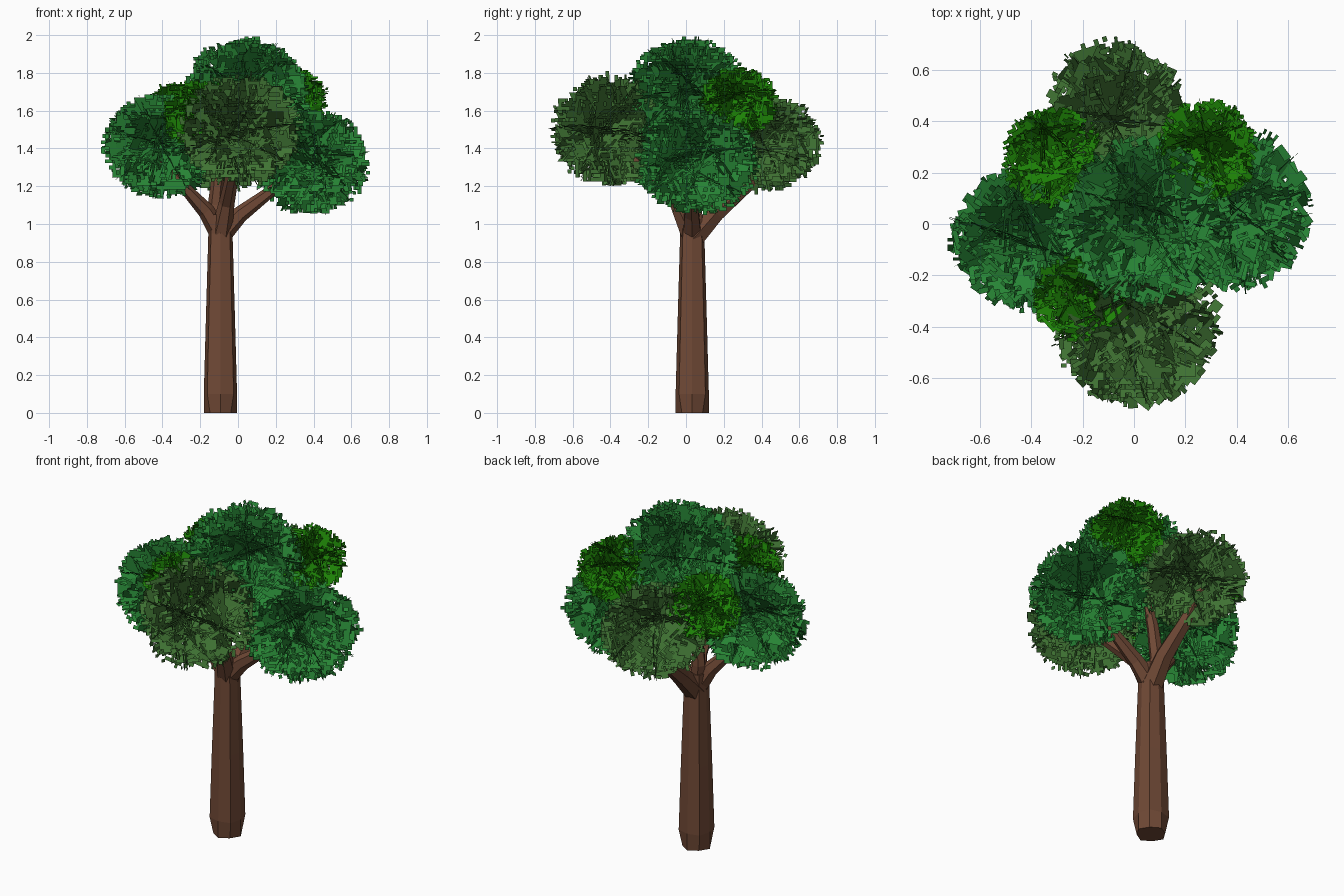
import bpy, bmesh, math, random
from mathutils import Vector

if "Cube" in bpy.data.objects:
    bpy.data.objects.remove(bpy.data.objects["Cube"])

random.seed(7)


def material(name, rgb):
    m = bpy.data.materials.new(name)
    m.diffuse_color = (*rgb, 1)
    m.use_nodes = True
    m.node_tree.nodes["Principled BSDF"].inputs["Base Color"].default_value = m.diffuse_color
    return m


BARK = material("bark", (0.16, 0.066, 0.036))
DEEP = material("deep_green", (0.02, 0.23, 0.035))
MUTED = material("muted_green", (0.05, 0.17, 0.033))
BRIGHT = material("bright_green", (0.012, 0.22, 0.002))


def finish(name, bm, mat):
    me = bpy.data.meshes.new(name)
    bm.to_mesh(me)
    bm.free()
    me.materials.append(mat)
    ob = bpy.data.objects.new(name, me)
    bpy.context.collection.objects.link(ob)
    return ob


def limb(name, path, sides, lobes=None):
    """Tapered faceted tube through (x, y, z, radius) points."""
    bm = bmesh.new()
    pts = [Vector(p[:3]) for p in path]
    rings = []
    for i, p in enumerate(pts):
        axis = (pts[min(i + 1, len(pts) - 1)] - pts[max(i - 1, 0)]).normalized()
        u = axis.cross(Vector((0, 1, 0.01))).normalized()
        v = axis.cross(u)
        ring = []
        for k in range(sides):
            a = 2 * math.pi * k / sides
            r = path[i][3] * (lobes[i] if lobes and k % 2 else 1)
            ring.append(bm.verts.new(p + r * (math.cos(a) * u + math.sin(a) * v)))
        rings.append(ring)
    for a, b in zip(rings, rings[1:]):
        for k in range(sides):
            j = (k + 1) % sides
            bm.faces.new((a[k], a[j], b[j], b[k]))
    bm.faces.new(rings[0][::-1])
    bm.faces.new(rings[-1])
    bmesh.ops.recalc_face_normals(bm, faces=bm.faces)
    return finish(name, bm, BARK)


def leaf_cells(n):
    """Blocky leaf pattern: short strokes of square cells on a grid."""
    cells = set()
    target = 0.58 * (2 * n) ** 2
    while len(cells) < target:
        i, j = random.randrange(-n, n), random.randrange(-n, n)
        di, dj = random.choice(((1, 0), (0, 1)))
        for s in range(random.randint(2, 4)):
            if i + di * s < n and j + dj * s < n:
                cells.add((i + di * s, j + dj * s))
    return cells


def leaf_cluster(name, centre, radii, mat, cards=16, cell=0.021):
    """Ball of leaf cards crossing at the centre, trimmed to an ellipsoid."""
    bm = bmesh.new()
    c = Vector(centre)
    n = math.ceil(max(radii) / cell)
    spin = random.random() * 6.28
    for k in range(cards):
        # card normals spread over a hemisphere
        z = (k + 0.5) / cards
        a = spin + k * 2.39996
        s = math.sqrt(1 - z * z)
        nrm = Vector((s * math.cos(a), s * math.sin(a), z))
        u = nrm.cross(Vector((0, 0, 1))).normalized()
        v = nrm.cross(u)
        off = nrm * random.uniform(-0.06, 0.06)
        verts = {}

        def corner(i, j):
            if (i, j) not in verts:
                verts[i, j] = bm.verts.new(c + off + u * (i * cell) + v * (j * cell))
            return verts[i, j]

        for i, j in sorted(leaf_cells(n)):
            p = off + u * ((i + 0.5) * cell) + v * ((j + 0.5) * cell)
            d = math.sqrt(sum((p[q] / radii[q]) ** 2 for q in range(3)))
            if d < random.uniform(0.88, 0.99):
                bm.faces.new((corner(i, j), corner(i + 1, j),
                              corner(i + 1, j + 1), corner(i, j + 1)))
    return finish(name, bm, mat)


# trunk, lobed at the foot and flaring into the fork
X, Y = -0.093, 0.033
limb("trunk", [(X, Y, 0, 0.088), (X, Y, 0.10, 0.088), (X, Y, 0.5, 0.077),
               (X, Y, 0.95, 0.064), (X, Y, 1.05, 0.072)], 8,
     lobes=[0.88, 1.12, 1.12, 1.1, 1.0])

# branches
branches = {
    "branch_left": [(X + 0.01, Y, 0.93, 0.058), (-0.17, 0.01, 1.07, 0.044),
                    (-0.29, -0.03, 1.20, 0.029), (-0.43, -0.06, 1.36, 0.016)],
    "branch_right": [(X - 0.01, Y, 0.93, 0.058), (0.01, 0.03, 1.05, 0.044),
                     (0.17, 0.03, 1.17, 0.030), (0.36, 0.04, 1.30, 0.016)],
    "branch_back": [(X, Y, 0.92, 0.064), (-0.08, 0.16, 1.06, 0.052),
                    (-0.09, 0.32, 1.20, 0.040), (-0.10, 0.46, 1.37, 0.02)],
    "branch_front": [(X, Y, 0.93, 0.060), (-0.06, -0.05, 1.11, 0.042),
                     (-0.03, -0.20, 1.26, 0.034), (0.0, -0.38, 1.43, 0.02)],
    "branch_top": [(X, Y, 0.95, 0.055), (-0.12, 0.05, 1.10, 0.04),
                   (-0.10, 0.04, 1.30, 0.034), (-0.03, 0.03, 1.62, 0.018)],
}
for name, path in branches.items():
    limb(name, path, 6)

# foliage
leaf_cluster("leaves_top", (0.04, 0.01, 1.66), (0.35, 0.34, 0.345), DEEP, 20)
leaf_cluster("leaves_left", (-0.41, -0.05, 1.41), (0.32, 0.30, 0.29), DEEP)
leaf_cluster("leaves_right", (0.38, 0.06, 1.33), (0.33, 0.34, 0.29), DEEP)
leaf_cluster("leaves_front", (0.01, -0.40, 1.50), (0.34, 0.33, 0.31), MUTED)
leaf_cluster("leaves_back", (-0.08, 0.41, 1.43), (0.30, 0.33, 0.27), MUTED)
leaf_cluster("leaves_small_back_right", (0.28, 0.28, 1.65), (0.21, 0.22, 0.19), BRIGHT, 14, 0.015)
leaf_cluster("leaves_small_front_left", (-0.20, -0.28, 1.58), (0.21, 0.19, 0.19), BRIGHT, 14, 0.015)
leaf_cluster("leaves_small_back_left", (-0.31, 0.26, 1.57), (0.21, 0.21, 0.20), BRIGHT, 14, 0.015)
